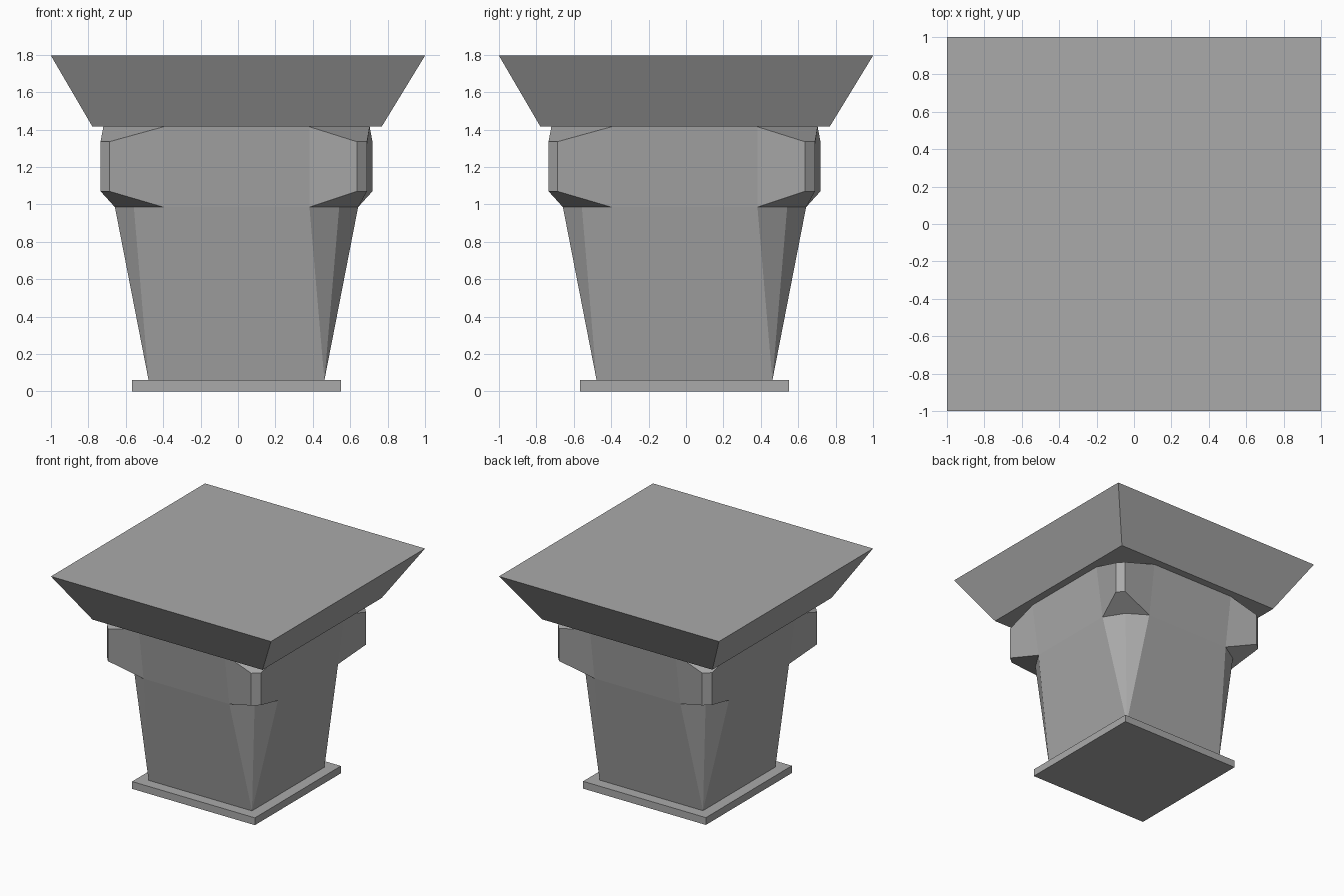
import bpy
import bmesh
from math import pi
from mathutils import Matrix, Vector

cube = bpy.data.objects.get("Cube")
if cube:
    bpy.data.objects.remove(cube, do_unlink=True)

stone = bpy.data.materials.new("grey stone")
stone.use_nodes = True
colour = (0.4, 0.4, 0.4, 1)
stone.diffuse_color = colour
stone.node_tree.nodes["Principled BSDF"].inputs["Base Color"].default_value = colour

SHIFT = -0.008                 # the column stands slightly off the slab's centre
Z_PLATE, Z_NECK, Z_TOP, Z_SLAB = 0.06, 0.985, 1.415, 1.795


def add_object(name, bm):
    bmesh.ops.remove_doubles(bm, verts=bm.verts[:], dist=0.0005)
    bmesh.ops.recalc_face_normals(bm, faces=bm.faces[:])
    mesh = bpy.data.meshes.new(name)
    bm.to_mesh(mesh)
    bm.free()
    mesh.materials.append(stone)
    obj = bpy.data.objects.new(name, mesh)
    bpy.context.collection.objects.link(obj)
    return obj


def frustum(name, low, high, z0, z1, low_shift, high_shift):
    """Square block with its own half width and offset at each end."""
    bm = bmesh.new()
    bmesh.ops.create_cube(bm, size=2)
    for v in bm.verts:
        half, s, z = (high, high_shift, z1) if v.co.z > 0 else (low, low_shift, z0)
        v.co = (v.co.x * half + s, v.co.y * half + s, z)
    return add_object(name, bm)


def four_sided(name, side_faces):
    """Repeat the faces of one side around the column and cap the ends."""
    bm = bmesh.new()
    for k in range(4):
        turn = Matrix.Rotation(k * pi / 2, 3, 'Z')
        for face in side_faces:
            bm.faces.new([bm.verts.new(turn @ Vector(p)) for p in face])
    bmesh.ops.remove_doubles(bm, verts=bm.verts[:], dist=0.0005)
    bmesh.ops.holes_fill(bm, edges=bm.edges[:], sides=0)
    bmesh.ops.translate(bm, verts=bm.verts[:], vec=(SHIFT, SHIFT, 0))
    return add_object(name, bm)


# Base plate and flared slab
frustum("base_plate", 0.558, 0.558, 0, Z_PLATE, SHIFT, SHIFT)
frustum("top_slab", 0.773, 1.0, Z_TOP, Z_SLAB, -0.005, 0)

# Points of the front side and its right-hand corner
foot_l, foot_r = (-0.47, -0.47, Z_PLATE), (0.47, -0.47, Z_PLATE)
neck_l, neck_r = (-0.39, -0.65, Z_NECK), (0.39, -0.65, Z_NECK)
neck_mid = (0.549, -0.549, Z_NECK)
neck_next = (0.65, -0.39, Z_NECK)
head_l, head_r = (-0.39, -0.712, Z_TOP), (0.39, -0.712, Z_TOP)
head_next = (0.712, -0.39, Z_TOP)

# Tapered body with folded corners
four_sided("tapered_body", [
    (foot_l, foot_r, neck_r, neck_l),
    (foot_r, neck_mid, neck_r),
    (foot_r, neck_next, neck_mid),
])

# Collar with a jutting block at each corner
low, high = 1.07, 1.335


def block_edge(x, y):
    return (x, y, low), (x, y, high)


left_low, left_high = block_edge(-0.68, -0.698)
right_low, right_high = block_edge(0.643, -0.727)
next_low, next_high = block_edge(0.698, -0.68)
four_sided("collar", [
    (neck_l, neck_r, head_r, head_l),
    (neck_l, head_l, left_high, left_low),
    (neck_r, right_low, right_high, head_r),
    (right_low, next_low, next_high, right_high),
    (neck_r, neck_mid, neck_next, next_low, right_low),
    (head_r, right_high, next_high, head_next),
])
